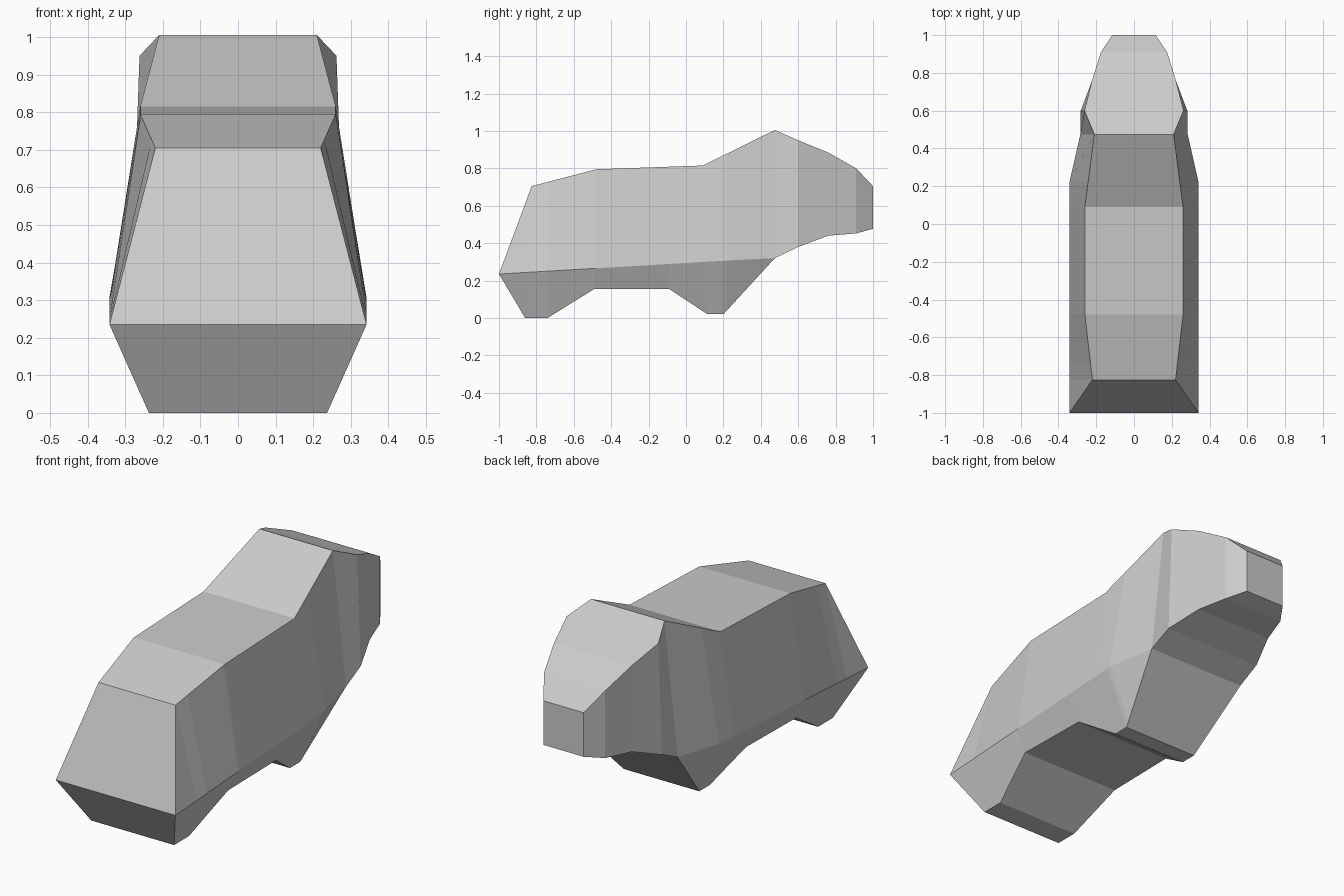
import bpy
import bmesh

if "Cube" in bpy.data.objects:
    bpy.data.objects.remove(bpy.data.objects["Cube"])

# Lengthwise outlines: (y, half width, z)
ROOF = [(-1, .342, .235), (-.825, .22, .705), (-.48, .26, .795), (.09, .26, .815),
        (.475, .21, 1.005), (.6, .262, .95), (.76, .222, .885), (.91, .175, .80), (1, .115, .705)]
SILL = [(-1, .342, .235), (.22, .342, .307), (.475, .284, .32), (.6, .282, .38),
        (.76, .222, .44), (.91, .175, .452), (1, .115, .477)]
UNDER = [(-1, .342, .235), (-.86, .237, 0), (-.74, .237, 0), (-.49, .287, .155),
         (-.09, .28, .155), (.115, .216, .02), (.2, .216, .02), (.475, .284, .32),
         (.6, .282, .38), (.76, .222, .44), (.91, .175, .452), (1, .115, .477)]


def sample(line, y):
    """Half width and height of an outline at y."""
    for (y0, w0, z0), (y1, w1, z1) in zip(line, line[1:]):
        if y <= y1:
            t = (y - y0) / (y1 - y0)
            return w0 + t * (w1 - w0), z0 + t * (z1 - z0)


# Vehicle body: six-sided sections lofted from front to back
bm = bmesh.new()
stations = sorted({p[0] for line in (ROOF, SILL, UNDER) for p in line})
rings = []
for y in stations:
    half = [sample(line, y) for line in (ROOF, SILL, UNDER)]
    pts = [(w, y, z) for w, z in half] + [(-w, y, z) for w, z in reversed(half)]
    rings.append([bm.verts.new(p) for p in pts])
for a, b in zip(rings, rings[1:]):
    for i in range(6):
        j = (i + 1) % 6
        bm.faces.new((a[i], a[j], b[j], b[i]))
bm.faces.new(rings[-1])

# Merge the pointed front edge and the places where sill meets underside
bmesh.ops.remove_doubles(bm, verts=bm.verts, dist=.0005)
bmesh.ops.recalc_face_normals(bm, faces=bm.faces)

mesh = bpy.data.meshes.new("vehicle_body")
bm.to_mesh(mesh)
bm.free()
bpy.context.collection.objects.link(bpy.data.objects.new("vehicle_body", mesh))
